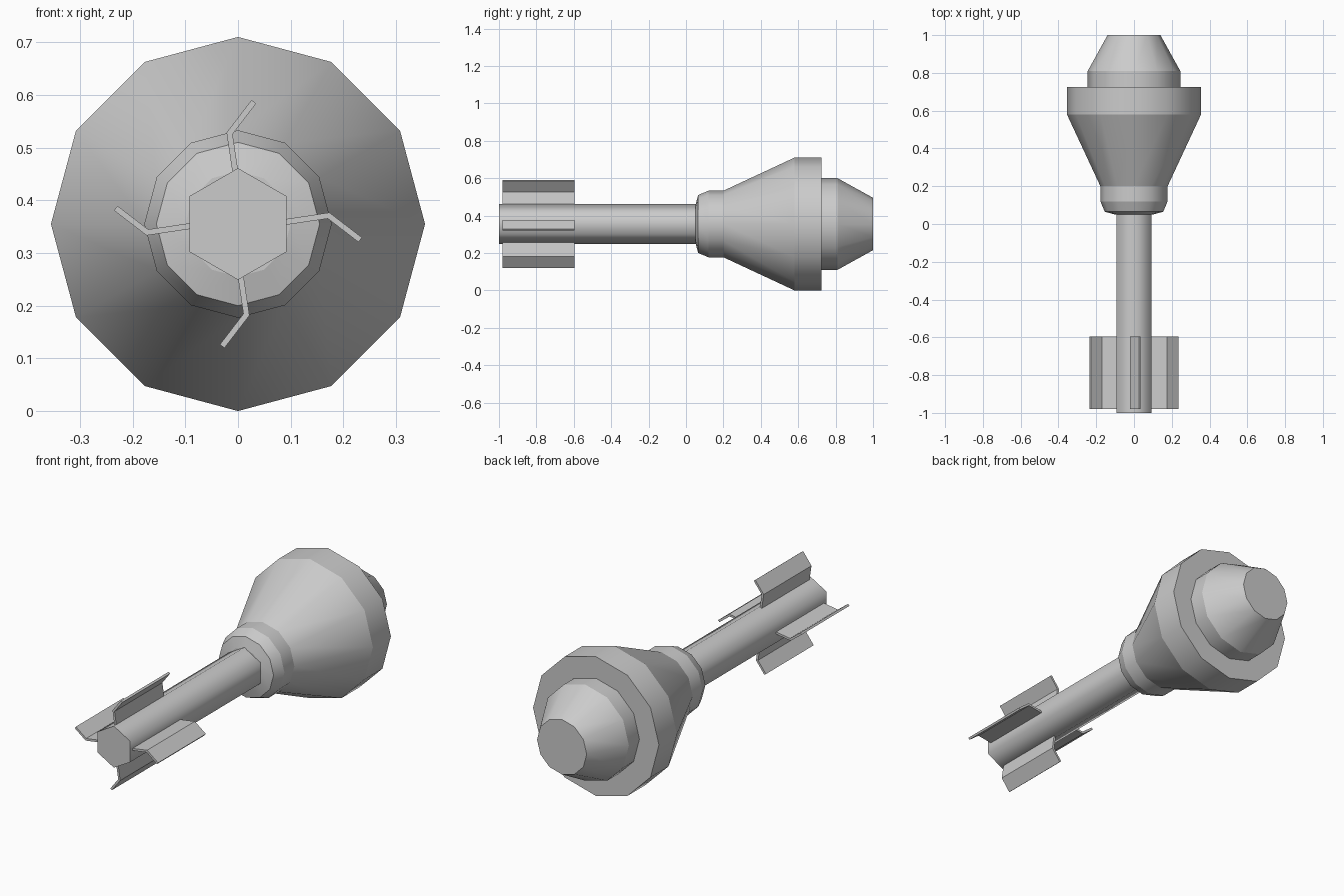
import bpy, bmesh, math
from mathutils import Matrix, Vector

cube = bpy.data.objects.get("Cube")
if cube:
    bpy.data.objects.remove(cube, do_unlink=True)

CENTRE = 0.355  # height of the long axis

metal = bpy.data.materials.new("plain grey")
metal.use_nodes = True
metal.diffuse_color = (0.6, 0.6, 0.6, 1)
metal.node_tree.nodes["Principled BSDF"].inputs["Base Color"].default_value = (0.6, 0.6, 0.6, 1)


def finish(name, bm):
    bmesh.ops.recalc_face_normals(bm, faces=bm.faces)
    mesh = bpy.data.meshes.new(name)
    bm.to_mesh(mesh)
    bm.free()
    mesh.materials.append(metal)
    ob = bpy.data.objects.new(name, mesh)
    ob.location.z = CENTRE
    bpy.context.collection.objects.link(ob)


def lathe(name, profile, sides):
    """Turn (y, radius) points about the y axis; rings stay sharp, sides smooth."""
    bm = bmesh.new()
    rings = []
    for y, r in profile:
        angles = [2 * math.pi * i / sides for i in range(sides)]
        rings.append([bm.verts.new((r * math.sin(a), y, r * math.cos(a))) for a in angles])
    for a, b in zip(rings, rings[1:]):
        for i in range(sides):
            j = (i + 1) % sides
            bm.faces.new((a[i], a[j], b[j], b[i])).smooth = True
    for ring in (rings[0], rings[-1]):
        bm.faces.new(ring)
    for ring in rings:
        for i in range(sides):
            bm.edges.get((ring[i - 1], ring[i])).smooth = False
    finish(name, bm)


def fin(name, path, angle, y0, y1, half):
    """Bent sheet: thicken an (x, z) path and extrude it along y."""
    pts = [Vector(p) for p in path]
    dirs = [(b - a).normalized() for a, b in zip(pts, pts[1:])]
    normals = [Vector((-d.y, d.x)) for d in dirs]
    mid = normals[0] + normals[1]
    offsets = [normals[0], mid * (2 / mid.length_squared), normals[1]]
    bm = bmesh.new()
    left = [bm.verts.new((p.x + o.x * half, y0, p.y + o.y * half)) for p, o in zip(pts, offsets)]
    right = [bm.verts.new((p.x - o.x * half, y0, p.y - o.y * half)) for p, o in zip(pts, offsets)]
    for i in range(2):
        bm.faces.new((left[i], left[i + 1], right[i + 1], right[i]))
    new = bmesh.ops.extrude_face_region(bm, geom=bm.faces[:], use_keep_orig=True)["geom"]
    moved = [v for v in new if isinstance(v, bmesh.types.BMVert)]
    bmesh.ops.translate(bm, verts=moved, vec=(0, y1 - y0, 0))
    bmesh.ops.rotate(bm, verts=bm.verts, cent=(0, 0, 0), matrix=Matrix.Rotation(angle, 3, 'Y'))
    finish(name, bm)


# Hexagonal tail shaft
lathe("tail_shaft", [(-1, 0.106), (0.06, 0.106)], 6)

# Warhead: collar, flared cone and rim
lathe("warhead_body", [(0.05, 0.10), (0.065, 0.155), (0.12, 0.178), (0.2, 0.178),
                       (0.58, 0.355), (0.725, 0.355)], 12)

# Stepped blunt nose
lathe("nose", [(0.72, 0.245), (0.81, 0.245), (1, 0.14)], 12)

# Four bent tail fins
for i, side in enumerate(("top", "left", "bottom", "right")):
    fin(side + "_fin", [(-0.003, 0.085), (-0.016, 0.172), (0.03, 0.232)],
        i * math.pi / 2, -0.98, -0.595, 0.0055)
